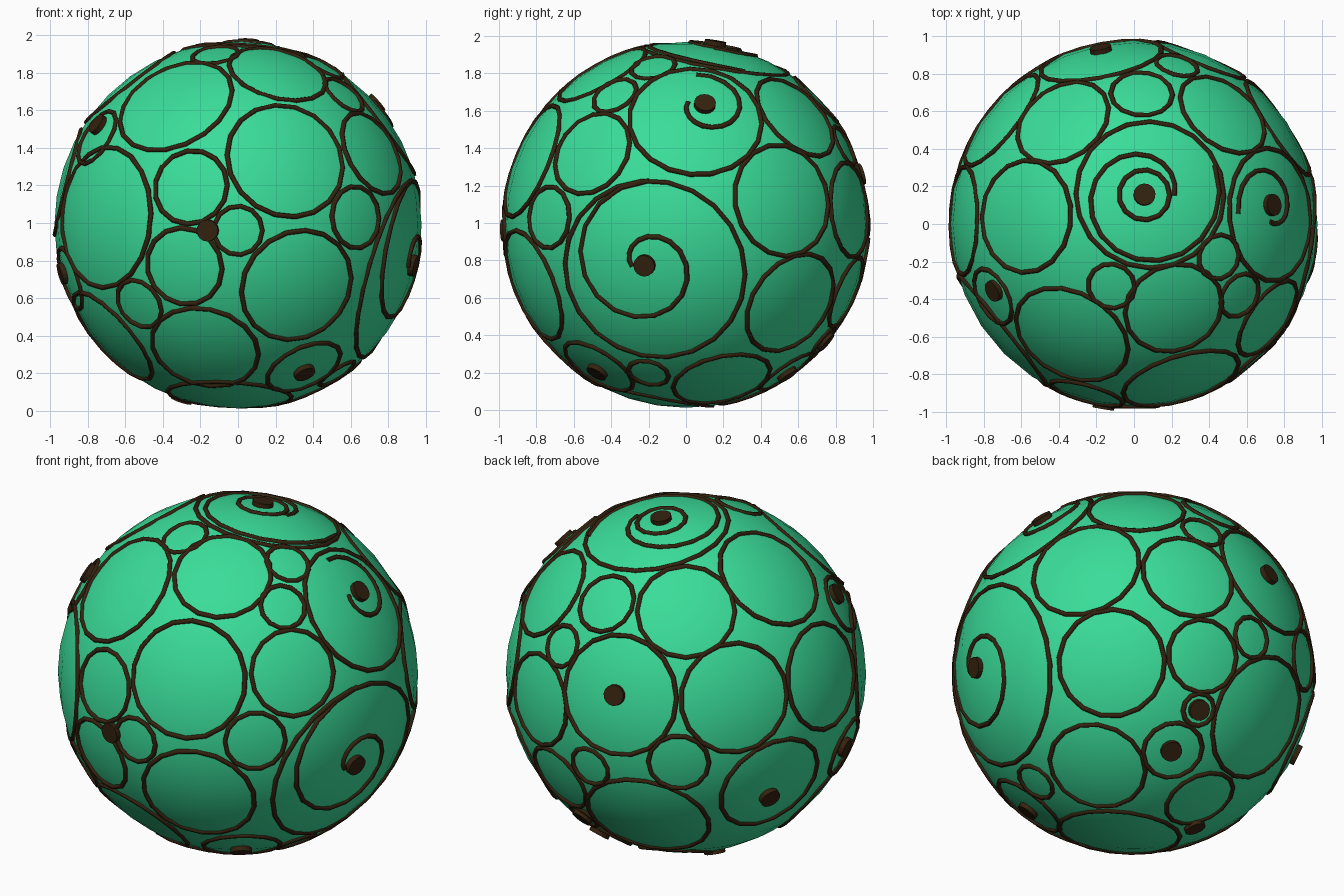
import bpy, bmesh, math
from mathutils import Vector, Matrix

if "Cube" in bpy.data.objects:
    bpy.data.objects.remove(bpy.data.objects["Cube"])

R = 0.976                       # ball radius
CENTRE = Vector((0, 0, 0.99))
TUBE = 0.0135


def material(name, rgb):
    m = bpy.data.materials.new(name)
    m.diffuse_color = (*rgb, 1)
    m.use_nodes = True
    m.node_tree.nodes["Principled BSDF"].inputs["Base Color"].default_value = m.diffuse_color
    return m


green = material("jade green", (0.042, 0.72, 0.32))
brown = material("dark brown", (0.034, 0.016, 0.005))


def side(azimuth, elevation):
    """Right, up and outward axes of one side of the ball (azimuth 0 = front, 90 = right)."""
    a, e = math.radians(azimuth), math.radians(elevation)
    out = Vector((math.sin(a) * math.cos(e), -math.cos(a) * math.cos(e), math.sin(e)))
    right = Vector((math.cos(a), math.sin(a), 0))
    return right, out.cross(right), out


def direction(frame, u, v, r=0.0):
    """Unit direction of a circle of radius r whose centre projects to u, v on a side."""
    w = math.sqrt(max(0.0, R * R - r * r - u * u - v * v))
    return (frame[0] * u + frame[1] * v + frame[2] * w).normalized()


def surface_point(frame, n, r, angle):
    """Point on the ball at chord radius r and angle around direction n."""
    a = (frame[0] - n * frame[0].dot(n)).normalized()
    b = n.cross(a)
    flat = (a * math.cos(angle) + b * math.sin(angle)) * r
    return CENTRE + flat + n * math.sqrt(R * R - r * r)


def tube(name, points, closed):
    curve = bpy.data.curves.new(name, 'CURVE')
    curve.dimensions = '3D'
    curve.bevel_depth = TUBE
    curve.bevel_resolution = 1
    curve.use_fill_caps = True
    s = curve.splines.new('POLY')
    s.points.add(len(points) - 1)
    for p, co in zip(s.points, points):
        p.co = (*co, 1)
    s.use_cyclic_u = closed
    curve.materials.append(brown)
    ob = bpy.data.objects.new(name, curve)
    bpy.context.collection.objects.link(ob)
    bpy.ops.object.select_all(action='DESELECT')
    ob.select_set(True)
    bpy.context.view_layer.objects.active = ob
    bpy.ops.object.convert(target='MESH')


def ring(frame, u, v, r):
    n = direction(frame, u, v, r)
    sides = max(12, min(22, int(10 + r * 26)))
    tube("ring", [surface_point(frame, n, r, math.tau * i / sides) for i in range(sides)], True)


def spiral(frame, n, r0, r1, start, turn):
    steps = int(abs(turn) / 22) + 2
    pts = []
    for i in range(steps + 1):
        t = i / steps
        pts.append(surface_point(frame, n, r0 + (r1 - r0) * t, math.radians(start + turn * t)))
    tube("spiral", pts, False)


def stud(n):
    bm = bmesh.new()
    rot = n.to_track_quat('Z', 'Y').to_matrix().to_4x4()
    bmesh.ops.create_cone(bm, cap_ends=True, segments=16, radius1=0.058, radius2=0.058, depth=0.05,
                          matrix=Matrix.Translation(CENTRE + n * (R - 0.002)) @ rot)
    me = bpy.data.meshes.new("stud")
    bm.to_mesh(me)
    bm.free()
    me.materials.append(brown)
    ob = bpy.data.objects.new("stud", me)
    bpy.context.collection.objects.link(ob)


# ball
bpy.ops.mesh.primitive_uv_sphere_add(segments=32, ring_count=20, radius=R + 0.002, location=CENTRE)
ball = bpy.context.object
ball.name = "ball"
ball.data.materials.append(green)
bpy.ops.object.shade_smooth()

FRONT, RIGHT, TOP = side(0, 0), side(90, 0), side(0, 90)
BACK_LEFT, BACK_LOW = side(215, 25), side(140, -30)

# plain rings: u, v of the centre on that side, and radius
rings = [
    (FRONT, [(.25, .34, .32), (-.33, .63, .32), (.21, .80, .265), (-.25, .20, .20), (0, -.03, .13),
             (-.285, -.22, .21), (.31, -.32, .31), (-.525, -.42, .14), (-.175, -.65, .29),
             (-.70, .04, .375), (.625, .04, .165), (.35, -.755, .21), (-.665, -.59, .30),
             (-.045, -.90, .33)]),
    (RIGHT, [(-.50, .38, .235), (-.38, .69, .125), (.51, .13, .30), (.555, -.415, .29),
             (.87, .08, .255), (-.20, -.79, .11), (.19, -.82, .265), (-.165, -.235, .49),
             (.05, .55, .355)]),
    (TOP, [(-.75, -.385, .16), (-.12, -.33, .125), (.45, -.175, .12), (.47, .58, .26),
           (.085, .155, .395), (.055, .155, .135)]),
    (BACK_LEFT, [(-.355, -.12, .33), (.26, -.135, .30), (.73, -.02, .29), (0, .33, .265),
                 (.445, .51, .30), (-.43, .375, .165), (-.67, .145, .115), (-.04, -.485, .165),
                 (.45, -.59, .30), (.855, -.40, .17)]),
    (BACK_LOW, [(.37, .09, .20), (.635, .19, .115), (.35, -.20, .09), (.21, -.42, .165),
                (.66, -.24, .34), (.355, -.68, .195)]),
]
for frame, items in rings:
    for u, v, r in items:
        ring(frame, u, v, r)

# spirals: side, centre u, v, inner and outer radius, start angle, sweep
for frame, u, v, r0, r1, start, turn in [
        (RIGHT, -.22, -.215, .07, .44, 190, -460),
        (RIGHT, .10, .64, .09, .24, 170, 290),
        (TOP, .055, .155, .16, .42, 0, 385)]:
    spiral(frame, direction(frame, u, v), r0, r1, start, turn)

# studs
for frame, u, v in [(FRONT, -.16, -.03), (FRONT, .35, -.78), (FRONT, -.74, .53),
                    (RIGHT, -.22, -.215), (RIGHT, .10, .64), (TOP, .055, .155),
                    (BACK_LEFT, -.385, -.12), (BACK_LEFT, .45, -.67), (BACK_LEFT, .855, -.40),
                    (BACK_LOW, .35, -.20), (BACK_LOW, .20, -.42), (BACK_LOW, .326, -.83)]:
    stud(direction(frame, u, v))
